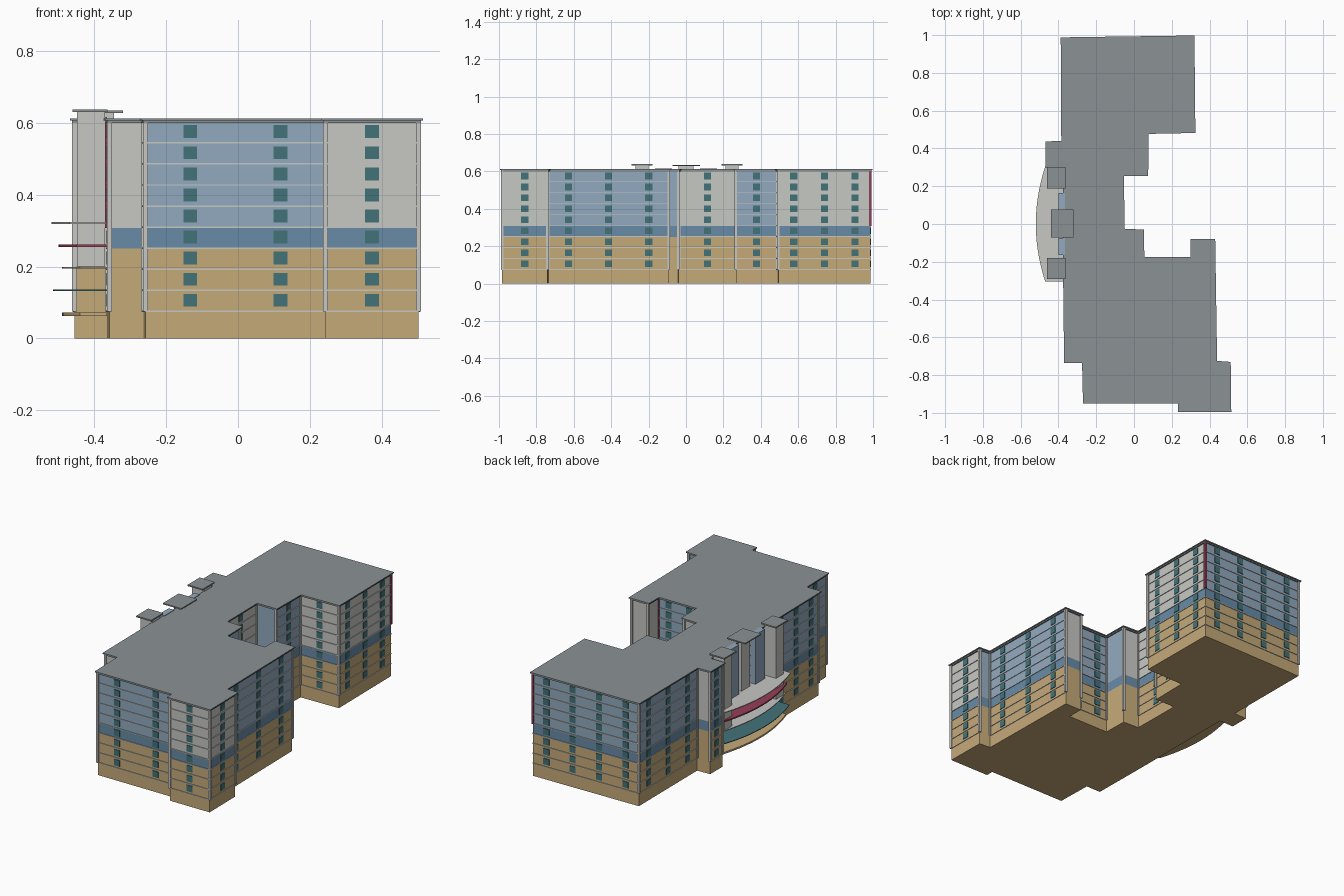
import bpy
import bmesh
from mathutils import Matrix, Vector

if "Cube" in bpy.data.objects:
    bpy.data.objects.remove(bpy.data.objects["Cube"])


def material(name, rgb):
    m = bpy.data.materials.new(name)
    m.use_nodes = True
    m.diffuse_color = (*rgb, 1)
    m.node_tree.nodes["Principled BSDF"].inputs["Base Color"].default_value = (*rgb, 1)
    return m


TAN = material("tan brick", (0.56, 0.40, 0.19))
BAND = material("mid blue", (0.14, 0.26, 0.39))
BLUE = material("light blue", (0.29, 0.40, 0.52))
WHITE = material("off white", (0.57, 0.58, 0.55))
TEAL = material("teal glass", (0.055, 0.17, 0.19))
GREY = material("roof grey", (0.26, 0.29, 0.30))
RED = material("dark red", (0.30, 0.05, 0.10))

# Roof outline, counter-clockwise: corner, colour of the wall that follows, window columns
PLAN = [
    (.232, -.995, "W", 1), (.515, -.995, "W", 1), (.512, -.73, "B", 0),
    (.44, -.725, "B", 3), (.43, -.08, "W", 0), (.298, -.08, "W", 0),
    (.298, -.175, "B", 2), (.055, -.175, "B", 0), (.052, -.03, "W", 0),
    (-.05, -.025, "W", 1), (-.053, .255, "B", 0), (.075, .255, "B", 1),
    (.078, .477, "W", 1), (.325, .482, "W", 3), (.32, .998, "B", 4),
    (-.388, .988, "B", 3), (-.385, .44, "W", 0), (-.468, .437, "B", 1),
    (-.468, .30, "W", 0), (-.375, .30, "B", 5), (-.375, -.30, "B", 3),
    (-.37, -.735, "W", 0), (-.275, -.735, "B", 1), (-.27, -.95, "B", 2),
    (.232, -.95, "W", 0),
]
RED_CORNERS = {6, 14, 20}
FLOOR = 0.0587
BASE_TOP = 0.075
WALL_TOP = 0.605
N = len(PLAN)
outline = [Vector(p[:2]) for p in PLAN]


def normal(i):
    d = (outline[(i + 1) % N] - outline[i]).normalized()
    return Vector((d.y, -d.x))


def inset(dist):
    result = []
    for i in range(N):
        a, b = normal(i - 1), normal(i)
        result.append(outline[i] - dist * (a + b) / (1 + a.dot(b)))
    return result


def finish(bm, name, *mats):
    bmesh.ops.recalc_face_normals(bm, faces=bm.faces)
    mesh = bpy.data.meshes.new(name)
    bm.to_mesh(mesh)
    bm.free()
    for m in mats:
        mesh.materials.append(m)
    ob = bpy.data.objects.new(name, mesh)
    bpy.context.collection.objects.link(ob)
    return ob


def add_box(bm, centre, size, along=Vector((1, 0))):
    x = along.normalized().to_3d()
    z = Vector((0, 0, 1))
    rot = Matrix((x, z.cross(x), z)).transposed().to_4x4()
    mat = Matrix.Translation(centre) @ rot @ Matrix.Diagonal((*size, 1))
    bmesh.ops.create_cube(bm, size=1, matrix=mat)


def box(name, low, high, mat):
    bm = bmesh.new()
    low, high = Vector(low), Vector(high)
    add_box(bm, (low + high) / 2, high - low)
    return finish(bm, name, mat)


def slab(name, points, z0, z1, mat):
    bm = bmesh.new()
    face = bm.faces.new([bm.verts.new((p[0], p[1], z0)) for p in points])
    up = bmesh.ops.extrude_face_region(bm, geom=[face])["geom"]
    bmesh.ops.translate(bm, vec=(0, 0, z1 - z0),
                        verts=[v for v in up if isinstance(v, bmesh.types.BMVert)])
    return finish(bm, name, mat)


# Walls: tan below, blue belt, then blue or white for each wall
wall = inset(0.012)
bm = bmesh.new()
rings = [[bm.verts.new((p.x, p.y, z)) for p in wall] for z in (0, 0.25, 0.308, WALL_TOP)]
for level in range(3):
    for i in range(N):
        j = (i + 1) % N
        f = bm.faces.new((rings[level][i], rings[level][j],
                          rings[level + 1][j], rings[level + 1][i]))
        f.material_index = level if level < 2 or PLAN[i][2] == "B" else 3
bm.faces.new(rings[0][::-1])
bm.faces.new(rings[-1])
finish(bm, "building_walls", TAN, BAND, BLUE, WHITE)

# Roof in two steps
slab("roof_slab", outline, 0.607, 0.613, GREY)
slab("roof_fascia", inset(0.005), 0.600, 0.607, GREY)

# Windows and floor ledges on the walls that have them
windows, ledges = bmesh.new(), bmesh.new()
for i, (_, _, _, count) in enumerate(PLAN):
    if not count:
        continue
    a, b = wall[i], wall[(i + 1) % N]
    for level in range(9):
        z = BASE_TOP + level * FLOOR
        mid = (a + b) / 2
        add_box(ledges, (mid.x, mid.y, z), ((b - a).length, 0.008, 0.004), b - a)
        for k in range(count):
            p = a.lerp(b, (k + 0.5) / count)
            add_box(windows, (p.x, p.y, z + 0.031), (0.038, 0.007, 0.036), b - a)
finish(windows, "windows", TEAL)
finish(ledges, "floor_ledges", WHITE)

# Corner strips
white_bm, red_bm = bmesh.new(), bmesh.new()
for i, p in enumerate(wall):
    is_red = i in RED_CORNERS
    low = 0.308 if is_red else BASE_TOP
    add_box(red_bm if is_red else white_bm, (p.x, p.y, (low + WALL_TOP) / 2),
            (0.014, 0.014, WALL_TOP - low))
finish(white_bm, "corner_strips", WHITE)
finish(red_bm, "red_corner_strips", RED)

# Curved entrance slabs, bowed towards -x
def curved_slab(name, front, z, thick, mat, half=0.30):
    steps = 14
    ys = [half * (2 * k / steps - 1) for k in range(steps + 1)]
    arc = [(front + 0.05 * (y / half) ** 2, y) for y in ys]
    slab(name, [(-0.365, half), (-0.365, -half)] + arc, z - thick, z, mat)


curved_slab("upper_canopy", -0.52, 0.324, 0.005, WHITE, 0.305)
curved_slab("red_canopy", -0.50, 0.262, 0.008, RED)
curved_slab("middle_balcony", -0.49, 0.199, 0.005, WHITE)
curved_slab("teal_balcony", -0.515, 0.136, 0.004, TEAL)
curved_slab("entrance_deck", -0.49, 0.072, 0.010, TAN, 0.305)

# Stair towers with caps, glazed bays and the central roof canopy
for side, y in (("right", -0.235), ("left", 0.245)):
    box(side + "_stair_tower", (-0.448, y - 0.035, 0.20), (-0.37, y + 0.035, 0.630), WHITE)
    box(side + "_tower_cap", (-0.461, y - 0.056, 0.630), (-0.363, y + 0.056, 0.638), GREY)
for side, y in (("right", -0.12), ("left", 0.12)):
    box(side + "_bay", (-0.40, y - 0.045, 0.324), (-0.365, y + 0.045, 0.616), BLUE)
box("canopy_support", (-0.39, -0.04, 0.324), (-0.345, 0.04, 0.628), WHITE)
box("central_canopy", (-0.44, -0.072, 0.628), (-0.32, 0.076, 0.635), GREY)
